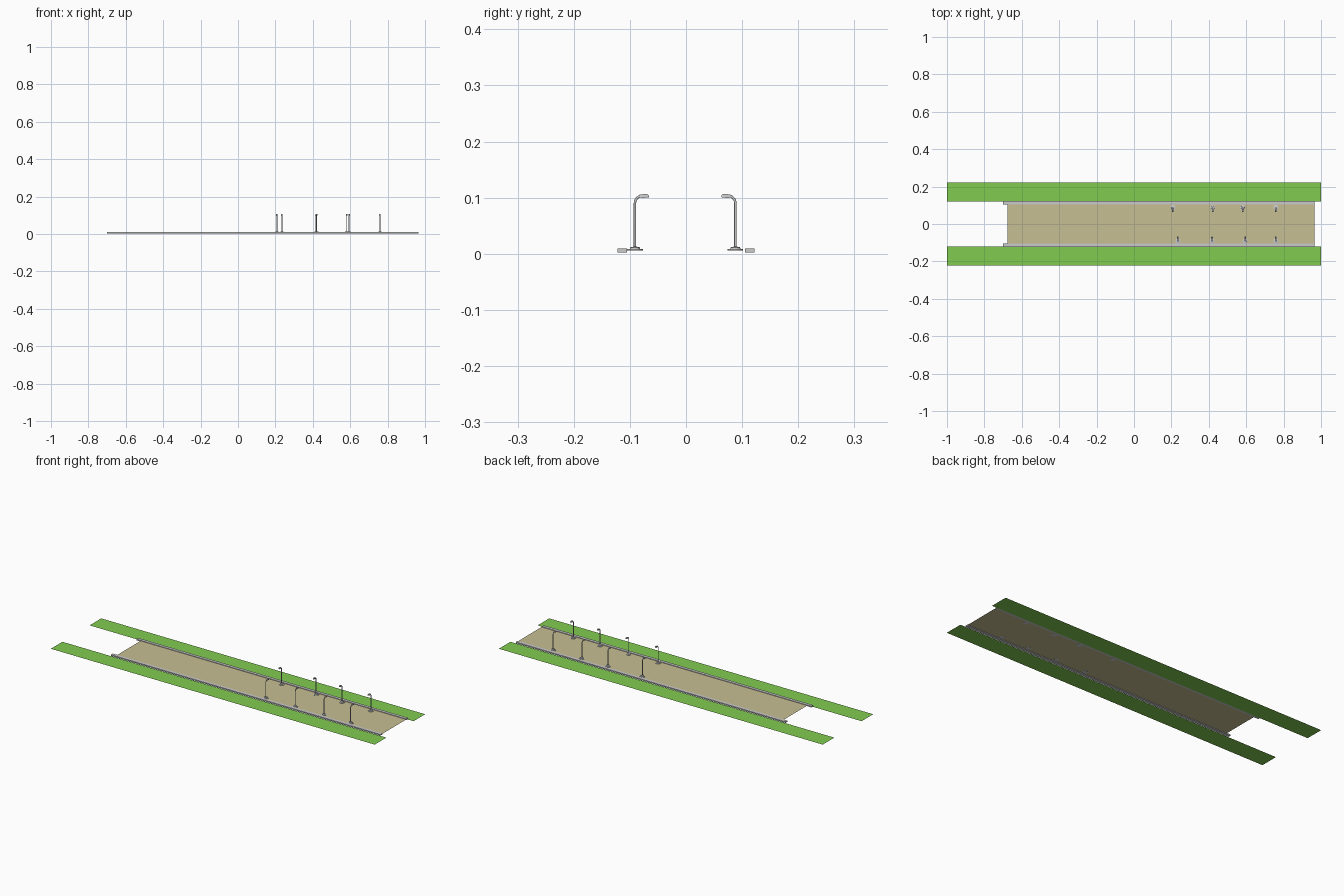
import bpy, bmesh, math
from mathutils import Vector

if "Cube" in bpy.data.objects:
    bpy.data.objects.remove(bpy.data.objects["Cube"])


def material(name, rgb):
    m = bpy.data.materials.new(name)
    m.diffuse_color = (*rgb, 1)
    m.use_nodes = True
    m.node_tree.nodes["Principled BSDF"].inputs["Base Color"].default_value = m.diffuse_color
    return m


def finish(name, bm, mat=None, smooth=False):
    bmesh.ops.recalc_face_normals(bm, faces=bm.faces)
    me = bpy.data.meshes.new(name)
    bm.to_mesh(me)
    bm.free()
    ob = bpy.data.objects.new(name, me)
    bpy.context.collection.objects.link(ob)
    if mat:
        me.materials.append(mat)
    if smooth:
        bpy.ops.object.select_all(action='DESELECT')
        ob.select_set(True)
        bpy.context.view_layer.objects.active = ob
        bpy.ops.object.shade_smooth_by_angle(angle=math.radians(35))
    return ob


def sheet(name, x0, x1, y0, y1, z, mat):
    bm = bmesh.new()
    bm.faces.new([bm.verts.new(p) for p in
                  ((x0, y0, z), (x1, y0, z), (x1, y1, z), (x0, y1, z))])
    ob = finish(name, bm, mat)
    if ob.data.polygons[0].normal.z < 0:
        ob.data.flip_normals()
    return ob


def box(name, lo, hi):
    bm = bmesh.new()
    bmesh.ops.create_cube(bm, size=1)
    for v in bm.verts:
        v.co = Vector([lo[i] + (v.co[i] + 0.5) * (hi[i] - lo[i]) for i in range(3)])
    return finish(name, bm)


def tube(bm, path, r, sides=12):
    # path lies in the YZ plane
    rings = []
    for i, p in enumerate(path):
        t = (path[min(i + 1, len(path) - 1)] - path[max(i - 1, 0)]).normalized()
        side = Vector((1, 0, 0))
        up = t.cross(side)
        rings.append([bm.verts.new(p + r * (math.cos(a) * side + math.sin(a) * up))
                      for a in (2 * math.pi * k / sides for k in range(sides))])
    for a, b in zip(rings, rings[1:]):
        for k in range(sides):
            j = (k + 1) % sides
            bm.faces.new((a[k], a[j], b[j], b[k]))
    bm.faces.new(rings[0])
    bm.faces.new(rings[-1])


def revolve(bm, profile, sides=24):
    # profile of (radius, z) pairs, closed with caps
    rings = [[bm.verts.new((r * math.cos(2 * math.pi * k / sides),
                            r * math.sin(2 * math.pi * k / sides), z))
              for k in range(sides)] for r, z in profile]
    for a, b in zip(rings, rings[1:]):
        for k in range(sides):
            j = (k + 1) % sides
            bm.faces.new((a[k], a[j], b[j], b[k]))
    bm.faces.new(rings[0])
    bm.faces.new(rings[-1])


def street_lamp(name, x, y, turn):
    bm = bmesh.new()
    # stepped round foot
    revolve(bm, [(0.014, 0.0055), (0.014, 0.008), (0.009, 0.0088),
                 (0.0085, 0.0115), (0.0035, 0.0125)])
    # pole with bent arm
    path = [Vector((0, 0, 0.011)), Vector((0, 0, 0.05))]
    for i in range(9):
        a = math.pi / 2 * i / 8
        path.append(Vector((0, 0.014 * (1 - math.cos(a)), 0.09 + 0.0135 * math.sin(a))))
    tube(bm, path, 0.0022)
    # tapered lamp head
    sections = [(0.0085, 0.003, 0.1005, 0.1055), (0.013, 0.004, 0.0995, 0.106),
                (0.022, 0.0042, 0.1, 0.1068), (0.025, 0.003, 0.1005, 0.1035)]
    rings = [[bm.verts.new((sx * w, yy, z)) for sx, z in
              ((-1, lo), (1, lo), (0.8, hi), (-0.8, hi))] for yy, w, lo, hi in sections]
    for a, b in zip(rings, rings[1:]):
        for k in range(4):
            j = (k + 1) % 4
            bm.faces.new((a[k], a[j], b[j], b[k]))
    bm.faces.new(rings[0])
    bm.faces.new(rings[-1])
    ob = finish(name, bm, None, True)
    ob.location = (x, y, 0)
    ob.rotation_euler.z = turn


grass = material("grass", (0.22, 0.6, 0.08))
sand = material("road_surface", (0.57, 0.52, 0.29))

# road surface
sheet("road", -0.675, 0.965, -0.112, 0.112, 0.006, sand)

# grass verges and kerbs on both sides
for s, side in ((-1, "near"), (1, "far")):
    y0, y1 = sorted((s * 0.12, s * 0.222))
    sheet(side + "_grass_verge", -1, 1, y0, y1, 0, grass)
    y0, y1 = sorted((s * 0.105, s * 0.122))
    box(side + "_kerb", (-0.70, y0, 0.0025), (0.965, y1, 0.009))

# street lamps leaning over the road
for i, x in enumerate((0.235, 0.417, 0.594, 0.759)):
    street_lamp(f"near_street_lamp_{i + 1}", x, -0.091, 0)
for i, x in enumerate((0.208, 0.421, 0.581, 0.759)):
    street_lamp(f"far_street_lamp_{i + 1}", x, 0.088, math.pi)
